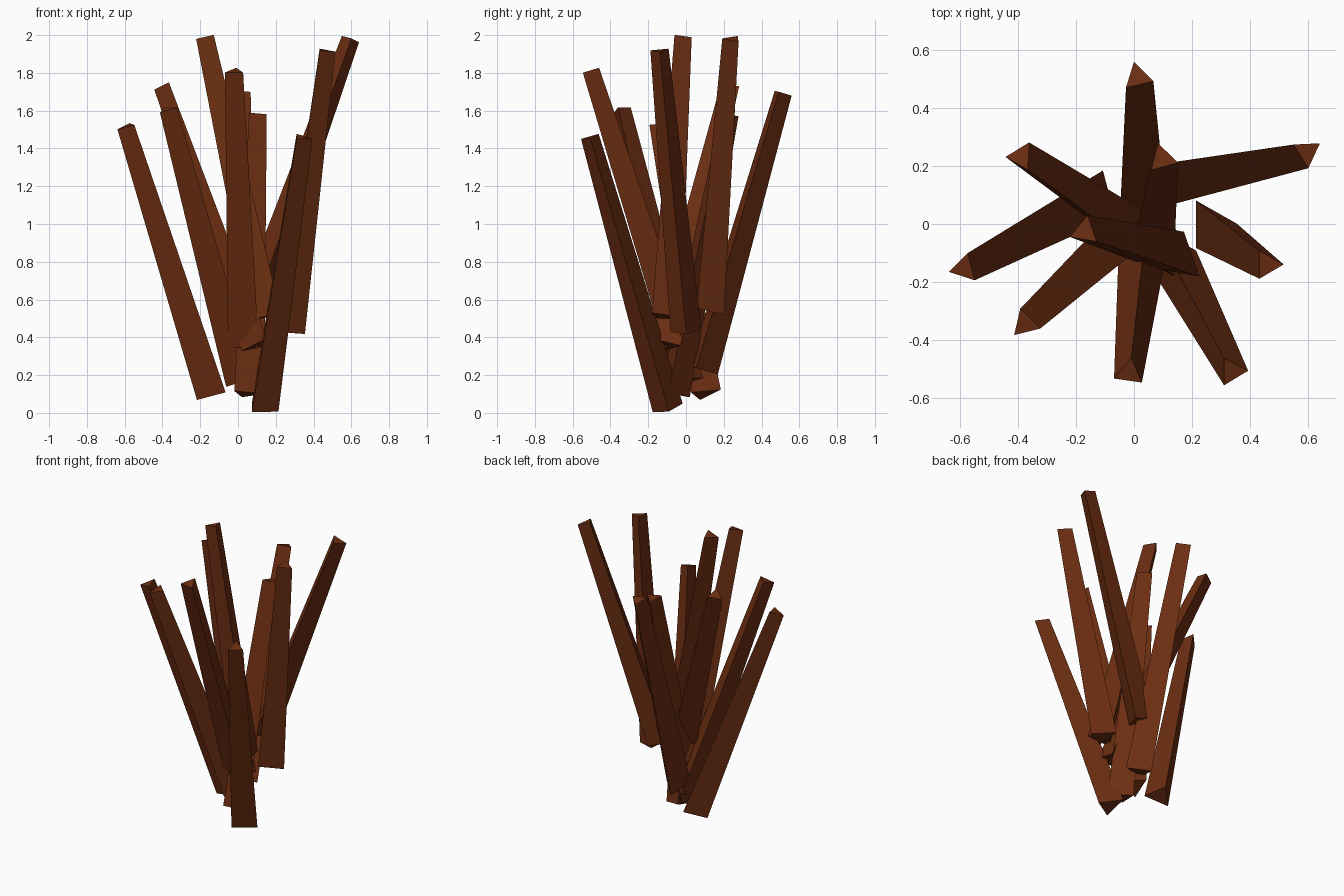
import bpy
import math
from mathutils import Vector, Matrix

if "Cube" in bpy.data.objects:
    bpy.data.objects.remove(bpy.data.objects["Cube"])

wood = bpy.data.materials.new("dark_wood")
wood.diffuse_color = (0.15, 0.027, 0.006, 1)
wood.use_nodes = True
wood.node_tree.nodes["Principled BSDF"].inputs["Base Color"].default_value = wood.diffuse_color

R_BOTTOM, R_TOP = 0.095, 0.056


def stick(name, bottom, top, corner_angle):
    """Tapered three-sided stick with one corner facing corner_angle (degrees)."""
    b, t = Vector(bottom), Vector(top)
    axis = (t - b).normalized()
    a = math.radians(corner_angle)
    u = Vector((math.cos(a), math.sin(a), 0))
    u = (u - axis * u.dot(axis)).normalized()
    v = axis.cross(u)
    verts = []
    for centre, r in ((b, R_BOTTOM), (t, R_TOP)):
        for i in range(3):
            ang = math.tau * i / 3
            verts.append(centre + r * (math.cos(ang) * u + math.sin(ang) * v))
    faces = [(2, 1, 0), (3, 4, 5)]
    faces += [(i, (i + 1) % 3, (i + 1) % 3 + 3, i + 3) for i in range(3)]
    mesh = bpy.data.meshes.new(name)
    mesh.from_pydata(verts, [], faces)
    mesh.materials.append(wood)
    obj = bpy.data.objects.new(name, mesh)
    bpy.context.collection.objects.link(obj)


# bundle of sticks: bottom centre, top centre, corner direction
sticks = [
    ((0.02, 0.08, 0.23), (0.013, 0.507, 1.695), 103),
    ((0.08, 0.15, 0.55), (0.597, 0.248, 1.98), 32),
    ((0.26, 0.0, 0.43), (0.46, -0.14, 1.92), 0),
    ((0.12, -0.095, 0.02), (0.338, -0.508, 1.46), 0),
    ((0.035, -0.055, 0.36), (-0.017, -0.513, 1.81), 82),
    ((0.0, 0.0, 0.17), (-0.376, -0.345, 1.607), 104),
    ((-0.13, 0.095, 0.10), (-0.587, -0.153, 1.52), 72),
    ((0.11, -0.11, 0.36), (-0.39, 0.233, 1.73), 60),
    ((0.155, -0.12, 0.51), (-0.17, -0.025, 1.99), 80),
    ((0.047, -0.07, 0.10), (0.098, 0.225, 1.58), 105),
]
for i, (b, t, ang) in enumerate(sticks, 1):
    stick(f"stick_{i:02d}", b, t, ang)
